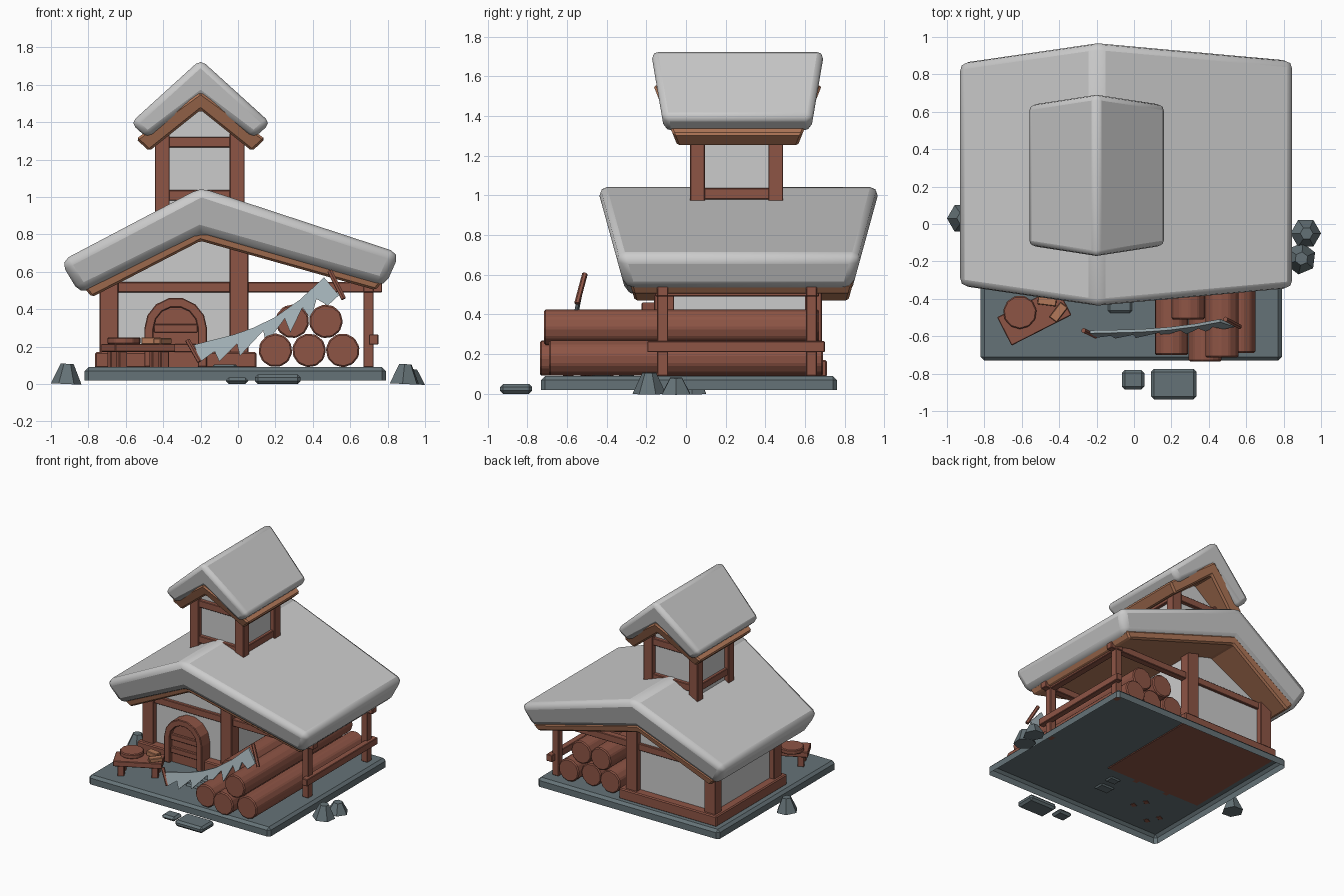
import bpy, bmesh, math
from mathutils import Vector, Matrix

if "Cube" in bpy.data.objects:
    bpy.data.objects.remove(bpy.data.objects["Cube"])


def material(name, rgb):
    m = bpy.data.materials.new(name)
    m.diffuse_color = (*rgb, 1)
    m.use_nodes = True
    m.node_tree.nodes["Principled BSDF"].inputs["Base Color"].default_value = m.diffuse_color
    return m


WOOD = material("wood", (0.27, 0.09, 0.06))
LIGHT = material("light_wood", (0.45, 0.19, 0.10))
SLATE = material("slate", (0.13, 0.17, 0.185))
STEEL = material("steel", (0.36, 0.44, 0.47))


def finish(name, bm, mat=None, bevel=0, segs=1, smooth=False):
    bmesh.ops.recalc_face_normals(bm, faces=bm.faces)
    me = bpy.data.meshes.new(name)
    bm.to_mesh(me)
    bm.free()
    ob = bpy.data.objects.new(name, me)
    bpy.context.collection.objects.link(ob)
    if mat:
        me.materials.append(mat)
    if bevel:
        b = ob.modifiers.new("bevel", 'BEVEL')
        b.width, b.segments, b.limit_method = bevel, segs, 'ANGLE'
        b.angle_limit = math.radians(30)
    if smooth:
        bpy.ops.object.select_all(action='DESELECT')
        ob.select_set(True)
        bpy.context.view_layer.objects.active = ob
        bpy.ops.object.shade_smooth_by_angle(angle=math.radians(40))
    return ob


def box(name, x, y, z, mat=WOOD, bevel=0.004, rot=0, open_bottom=False):
    """Box from (min, max) ranges, optionally turned about its own centre."""
    bm = bmesh.new()
    bmesh.ops.create_cube(bm, size=1)
    mid = [sum(r) / 2 for r in (x, y, z)]
    size = [r[1] - r[0] for r in (x, y, z)]
    if open_bottom:
        low = [f for f in bm.faces if f.normal.z < -0.5]
        bmesh.ops.delete(bm, geom=low, context='FACES_ONLY')
    bm.transform(Matrix.Translation(mid) @ Matrix.Rotation(rot, 4, 'Z') @ Matrix.Diagonal((*size, 1)))
    return finish(name, bm, mat, bevel)


def prism(name, pts, front, back, mat=None, **kw):
    """Extrude an x-z outline; front and back give y for each (x, z)."""
    bm = bmesh.new()
    a = [bm.verts.new((x, front(x, z), z)) for x, z in pts]
    b = [bm.verts.new((x, back(x, z), z)) for x, z in pts]
    bm.faces.new(a)
    bm.faces.new(b[::-1])
    for i in range(len(pts)):
        j = (i + 1) % len(pts)
        bm.faces.new((a[i], b[i], b[j], a[j]))
    return finish(name, bm, mat, **kw)


def rod(name, p, q, r1, r2=None, sides=12, mat=WOOD, bevel=0, turn=0):
    p, q = Vector(p), Vector(q)
    bm = bmesh.new()
    bmesh.ops.create_cone(bm, cap_ends=True, segments=sides, radius1=r1,
                          radius2=r1 if r2 is None else r2, depth=(q - p).length)
    bm.transform(Matrix.Translation((p + q) / 2) @ (q - p).to_track_quat('Z', 'Y').to_matrix().to_4x4()
                 @ Matrix.Rotation(turn, 4, 'Z'))
    return finish(name, bm, mat, bevel)


def flat_prism(name, pts, y0, y1, mat=None, **kw):
    return prism(name, pts, lambda x, z: y0, lambda x, z: y1, mat, **kw)


def roof(name, pts, cy, half, z0, slope, mat=None, **kw):
    """Roof with gable ends that lean outwards towards the ridge."""
    h = lambda z: half + slope * (z - z0)
    return prism(name, pts, lambda x, z: cy - h(z), lambda x, z: cy + h(z), mat, **kw)


# Foundation slab, open underneath
box("foundation", (-0.82, 0.79), (-0.73, 0.76), (0.02, 0.09), SLATE, 0.02, open_bottom=True)

# House body
flat_prism("house_walls", [(-0.70, 0.1), (0.02, 0.1), (0.02, 0.72), (-0.2, 0.79), (-0.70, 0.54)], -0.12, 0.64)
box("base_beam", (-0.765, 0.10), (-0.19, 0.71), (0.085, 0.17), WOOD, 0.008)
for end, y0, y1 in (("front", -0.16, -0.06), ("back", 0.60, 0.685)):
    box(f"{end}_left_post", (-0.74, -0.64), (y0, y1), (0.1, 0.54))
    box(f"{end}_middle_post", (-0.045, 0.055), (y0, y1), (0.1, 0.73))
for end, y0, y1 in (("front", -0.145, -0.09), ("back", 0.605, 0.66)):
    box(f"{end}_cross_beam", (-0.66, 0.77), (y0, y1), (0.49, 0.545))
    box(f"{end}_porch_post", (0.67, 0.725), (y0, y1), (0.09, 0.5))

# Porch side rails
box("porch_top_beam", (0.67, 0.725), (-0.155, 0.67), (0.49, 0.545))
box("porch_side_rail", (0.70, 0.75), (-0.195, 0.70), (0.21, 0.265))

# Main roof with its timber lining
roof("main_roof", [(-0.2, 1.05), (-0.95, 0.655), (-0.845, 0.48), (-0.2, 0.80), (0.785, 0.52), (0.865, 0.70)],
     0.265, 0.578, 0.55, 0.275, bevel=0.05, segs=2, smooth=True)
roof("main_roof_lining", [(-0.2, 0.83), (-0.83, 0.52), (-0.78, 0.465), (-0.2, 0.765), (0.735, 0.502), (0.775, 0.55)],
     0.28, 0.56, 0.55, 0.275, LIGHT, bevel=0.012)

# Tower
flat_prism("tower_walls", [(-0.41, 0.86), (0.0, 0.86), (0.0, 1.34), (-0.2, 1.49), (-0.41, 1.34)], 0.06, 0.45)
for side, x0 in (("left", -0.445), ("right", -0.045)):
    for end, y0 in (("front", 0.02), ("back", 0.415)):
        box(f"tower_{end}_{side}_post", (x0, x0 + 0.08), (y0, y0 + 0.075), (0.85, 1.34))
    for level, z0 in (("lower", 0.98), ("upper", 1.265)):
        box(f"tower_{side}_{level}_beam", (x0 + 0.012, x0 + 0.068), (0.05, 0.46), (z0, z0 + 0.056))
for end, y0 in (("front", 0.03), ("back", 0.425)):
    for level, z0 in (("lower", 0.98), ("upper", 1.265)):
        box(f"tower_{end}_{level}_beam", (-0.42, 0.01), (y0, y0 + 0.055), (z0, z0 + 0.056))
roof("tower_roof", [(-0.2, 1.735), (-0.575, 1.395), (-0.485, 1.315), (-0.2, 1.53), (0.085, 1.315), (0.175, 1.395)],
     0.26, 0.37, 1.33, 0.17, bevel=0.035, segs=2, smooth=True)
roof("tower_roof_lining", [(-0.2, 1.56), (-0.545, 1.31), (-0.475, 1.245), (-0.2, 1.465), (0.075, 1.245), (0.145, 1.31)],
     0.26, 0.335, 1.33, 0.4, LIGHT, bevel=0.012)


# Arched door
def arch(r, n=7):
    return [(-0.333 + r * math.cos(math.pi * i / n), 0.295 + r * math.sin(math.pi * i / n)) for i in range(n + 1)]


outer, inner = arch(0.168), arch(0.118)
flat_prism("door_frame", [(outer[0][0], 0.09)] + outer + [(outer[-1][0], 0.09), (inner[-1][0], 0.09)]
           + inner[::-1] + [(inner[0][0], 0.09)], -0.225, -0.11, WOOD, bevel=0.005)
flat_prism("door_panel", [(inner[0][0], 0.09)] + inner + [(inner[-1][0], 0.09)], -0.19, -0.11, WOOD)
for i, z in enumerate((0.17, 0.275)):
    box(f"door_bar_{i}", (-0.45, -0.216), (-0.212, -0.18), (z, z + 0.045))

# Log stack
logs = [(0.20, 0.18, -0.70, 0.68), (0.38, 0.18, -0.735, 0.66), (0.56, 0.18, -0.69, 0.69),
        (0.29, 0.335, -0.51, 0.67), (0.47, 0.335, -0.715, 0.66)]
for i, (x, z, y0, y1) in enumerate(logs):
    rod(f"log_{i}", (x, y0, z), (x, y1, z), 0.091, sides=11, bevel=0.008, turn=i * 0.4)


# Two-handled saw leaning on the logs
def saw_y(x, z):
    return -0.585 + 0.246 * (z - 0.175) - 0.041 * (x + 0.24)


back_edge = [(0.46, 0.57), (0.33, 0.45), (0.195, 0.355), (0.08, 0.30), (-0.02, 0.265), (-0.235, 0.21)]
teeth = [(-0.2, 0.12), (-0.125, 0.175), (-0.1, 0.12), (-0.005, 0.215), (0.01, 0.15), (0.135, 0.285), (0.15, 0.215),
         (0.25, 0.35), (0.28, 0.275), (0.345, 0.41), (0.39, 0.345), (0.42, 0.455), (0.48, 0.42), (0.54, 0.475)]
prism("saw_blade", back_edge + teeth, lambda x, z: saw_y(x, z) - 0.008, lambda x, z: saw_y(x, z) + 0.008, STEEL)
for side, (x0, z0, x1, z1) in (("left", (-0.27, 0.235, -0.205, 0.12)), ("right", (0.49, 0.605, 0.565, 0.455))):
    rod(f"saw_{side}_handle", (x0, saw_y(x0, z0), z0), (x1, saw_y(x1, z1), z1), 0.014, sides=6)

# Workbench, turned on the slab
turn = math.radians(27)


def bench_box(name, u, v, su, sv, z, mat=WOOD, extra=0):
    x = -0.533 + u * math.cos(turn) - v * math.sin(turn)
    y = -0.493 + u * math.sin(turn) + v * math.cos(turn)
    box(name, (x - su / 2, x + su / 2), (y - sv / 2, y + sv / 2), z, mat, rot=turn + extra)


bench_box("bench_top", 0, 0, 0.36, 0.17, (0.172, 0.215))
for i, u in enumerate((-0.125, 0.125)):
    for j, v in enumerate((-0.05, 0.05)):
        bench_box(f"bench_leg_{i}{j}", u, v, 0.05, 0.04, (0.088, 0.18))
rod("bench_round", (-0.61, -0.472, 0.213), (-0.61, -0.472, 0.25), 0.09, sides=11, bevel=0.006)
bench_box("offcut_a", 0.10, 0.045, 0.10, 0.055, (0.213, 0.25), LIGHT, -0.6)
bench_box("offcut_b", 0.125, -0.04, 0.10, 0.05, (0.213, 0.245), LIGHT, 0.45)

# Stepping stones
stones = [(-0.14, -0.01, -0.475, -0.38, 0.08, 0.105), (-0.10, 0.0, -0.34, -0.26, 0.08, 0.105),
          (-0.065, 0.055, -0.885, -0.78, 0, 0.035), (0.09, 0.335, -0.937, -0.775, 0, 0.05)]
for i, (x0, x1, y0, y1, z0, z1) in enumerate(stones):
    box(f"stepping_stone_{i}", (x0, x1), (y0, y1), (z0, z1), SLATE, 0.016)

# Rocks around the slab
rocks = [(-0.918, 0.03, 0.082, 0.108), (0.918, -0.05, 0.082, 0.08), (0.89, -0.185, 0.085, 0.106)]
for i, (x, y, r, h) in enumerate(rocks):
    rod(f"rock_{i}", (x, y, 0), (x + 0.005, y, h), r, r * 0.42, sides=6, mat=SLATE, turn=0 if i < 2 else 0.4)
